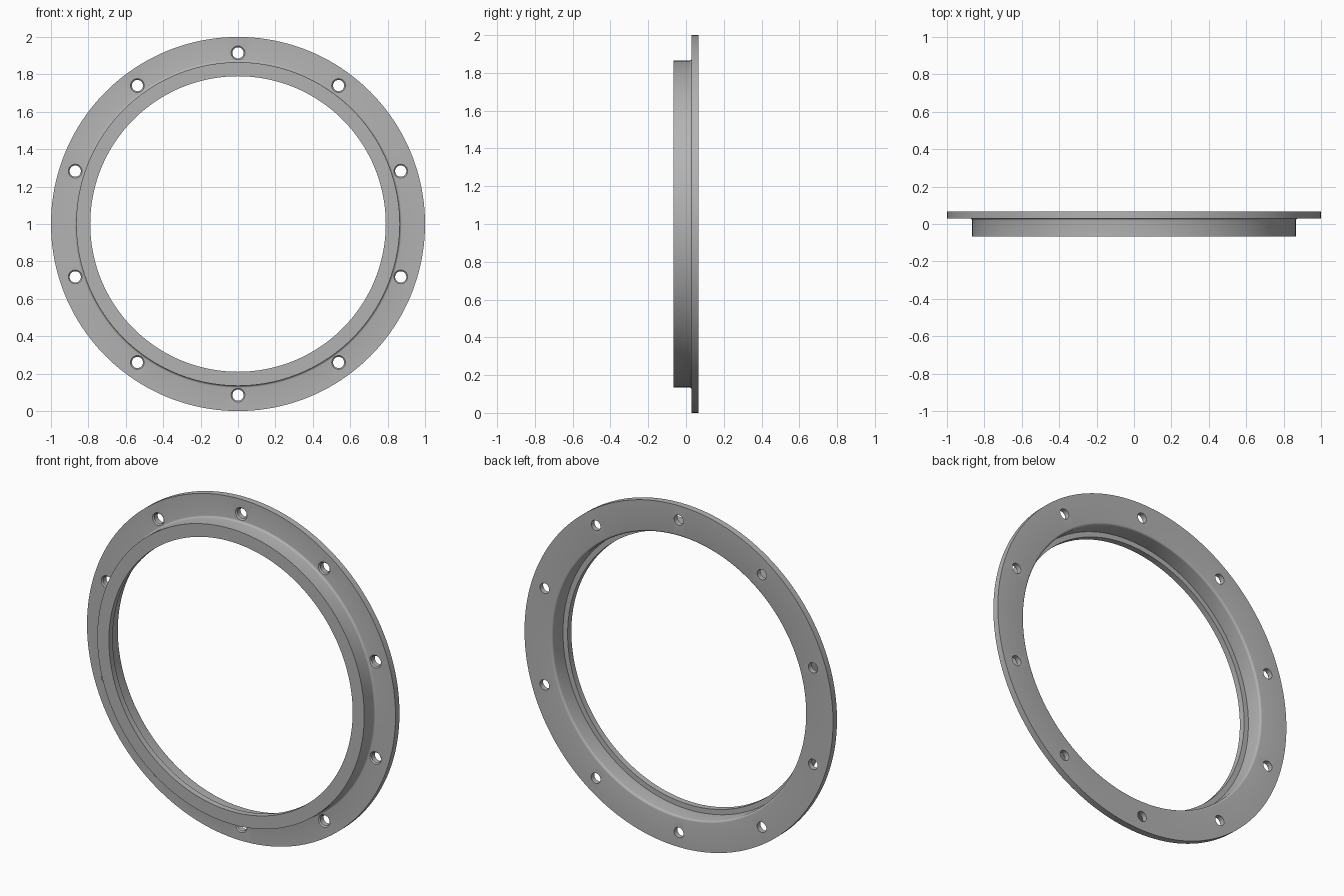
import bpy, bmesh, math
from mathutils import Vector

if "Cube" in bpy.data.objects:
    bpy.data.objects.remove(bpy.data.objects["Cube"], do_unlink=True)

# Main dimensions
BACK, FRONT, FLANGE_FRONT = 0.067, -0.067, 0.03
BODY_R, BORE_R, LIP_R = 0.865, 0.82, 0.79
FILLET = 0.012
HOLE_RING, HOLE_R, SINK_R, HOLES = 0.915, 0.03, 0.037, 10

grey = bpy.data.materials.new("plain grey")
grey.use_nodes = True
colour = (0.45, 0.45, 0.45, 1)
grey.diffuse_color = colour
grey.node_tree.nodes["Principled BSDF"].inputs["Base Color"].default_value = colour


def lathe(bm, profile, centre, segments):
    """Spin a closed (radius, y) profile about an axis parallel to y."""
    cx, cz = centre
    verts = [bm.verts.new((cx + r, y, cz)) for r, y in profile]
    edges = [bm.edges.new((v, verts[(i + 1) % len(verts)])) for i, v in enumerate(verts)
             if profile[i][0] + profile[(i + 1) % len(verts)][0] > 0]
    bmesh.ops.spin(bm, geom=verts + edges, cent=Vector((cx, 0, cz)), axis=(0, 1, 0),
                   angle=math.tau, steps=segments, use_duplicate=False)
    bmesh.ops.remove_doubles(bm, verts=bm.verts[:], dist=0.0001)


def finish(bm, name):
    bmesh.ops.recalc_face_normals(bm, faces=bm.faces[:])
    mesh = bpy.data.meshes.new(name)
    bm.to_mesh(mesh)
    bm.free()
    obj = bpy.data.objects.new(name, mesh)
    mesh.materials.append(grey)
    bpy.context.collection.objects.link(obj)
    return obj


def arc(r, y, start, end, steps=4):
    """Quarter-round points about a centre in the profile."""
    angles = [math.radians(start + (end - start) * i / steps) for i in range(steps + 1)]
    return [(r + FILLET * math.cos(a), y + FILLET * math.sin(a)) for a in angles]


# Flanged ring: lip, body wall, filleted root, flange, rounded bore mouth
lip_back = FRONT + 0.035
profile = [(LIP_R, FRONT), (BODY_R, FRONT)]
profile += arc(BODY_R + FILLET, FLANGE_FRONT - FILLET, 180, 90)
profile += [(1, FLANGE_FRONT), (1, BACK)]
profile += arc(BORE_R + FILLET, BACK - FILLET, 90, 180)
profile += [(BORE_R, lip_back), (LIP_R, lip_back)]
bm = bmesh.new()
lathe(bm, profile, (0, 1), 160)
ring = finish(bm, "flanged_ring")

# Bolt holes with a small countersink on the front
depth = SINK_R - HOLE_R
hole = [(0, FLANGE_FRONT - 0.002), (SINK_R, FLANGE_FRONT - 0.002), (SINK_R, FLANGE_FRONT),
        (HOLE_R, FLANGE_FRONT + depth), (HOLE_R, BACK + 0.05), (0, BACK + 0.05)]
bm = bmesh.new()
for i in range(HOLES):
    a = math.pi / 2 + math.tau * i / HOLES
    lathe(bm, hole, (HOLE_RING * math.cos(a), 1 + HOLE_RING * math.sin(a)), 28)
cutter = finish(bm, "bolt_hole_cutter")
cutter.hide_render = True

bpy.ops.object.select_all(action="DESELECT")
ring.select_set(True)
bpy.context.view_layer.objects.active = ring
cut = ring.modifiers.new("bolt_holes", "BOOLEAN")
cut.operation = "DIFFERENCE"
cut.solver = "EXACT"
cut.object = cutter
bpy.ops.object.modifier_apply(modifier=cut.name)
bpy.data.objects.remove(cutter, do_unlink=True)
bpy.ops.object.shade_smooth_by_angle(angle=math.radians(30))
